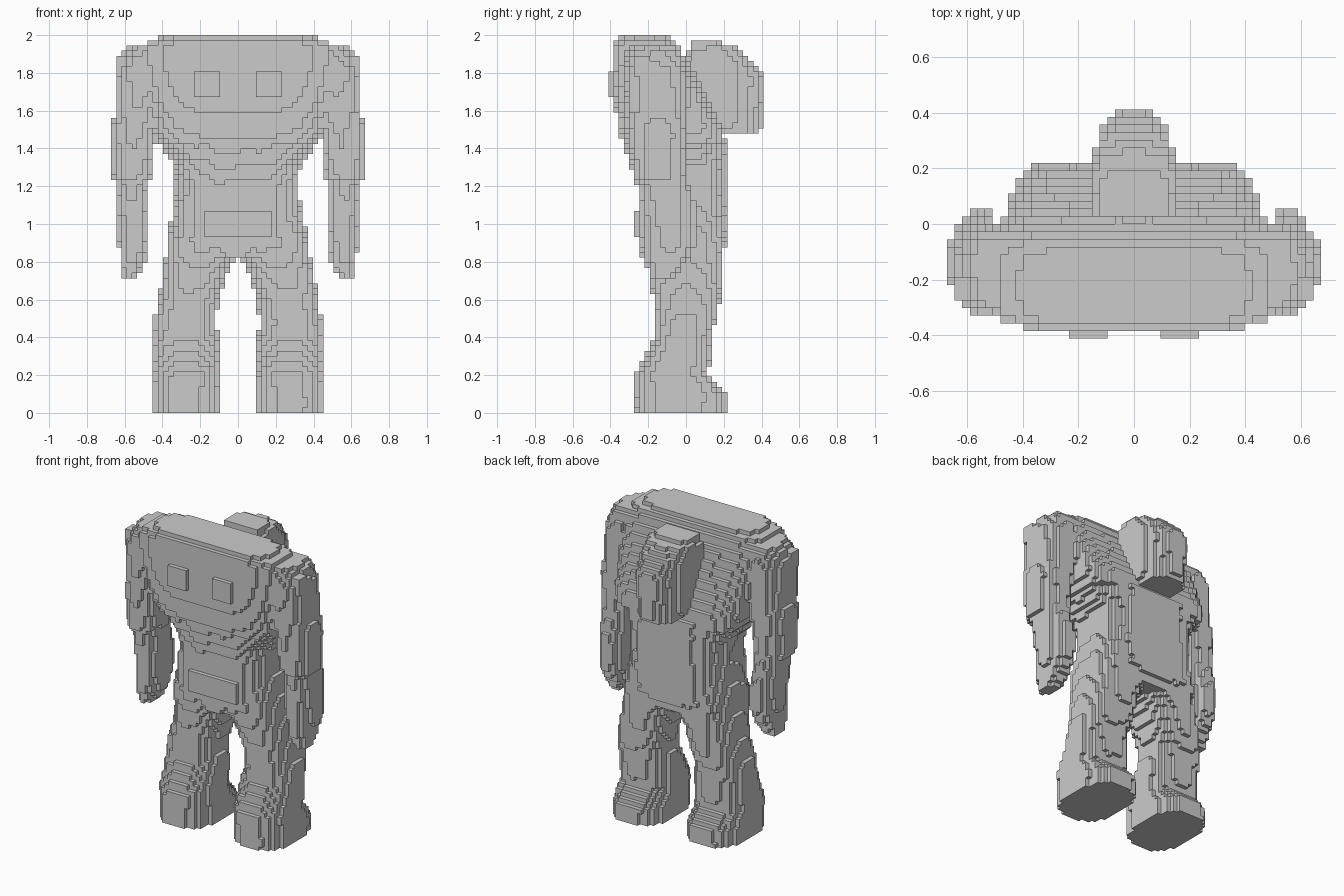
import bpy, bmesh
from mathutils import Vector, noise

if "Cube" in bpy.data.objects:
    bpy.data.objects.remove(bpy.data.objects["Cube"])

C = 2 / 73                      # edge length of one block
parts, solid = {}, set()        # cells of each part, cells of the whole figure


def add_part(name, cells):
    parts[name] = cells - solid
    solid.update(cells)


def section(rows, z):
    """Interpolated bounds (x0, x1, y0, y1) at height z."""
    for a, b in zip(rows, rows[1:]):
        if a[0] <= z <= b[0]:
            t = (z - a[0]) / (b[0] - a[0])
            return [p + (q - p) * t for p, q in zip(a[1:], b[1:])]
    return None


def build_skin(name, cells):
    """Outer block faces of one part (x cells are centred on x = 0)."""
    bm, verts = bmesh.new(), {}

    def vert(p):
        if p not in verts:
            verts[p] = bm.verts.new(((p[0] - 0.5) * C, p[1] * C, p[2] * C))
        return verts[p]

    for cell in sorted(cells):
        for axis in range(3):
            u, v = (axis + 1) % 3, (axis + 2) % 3
            for side in (0, 1):
                near = list(cell)
                near[axis] += 2 * side - 1
                if tuple(near) in solid:
                    continue
                ring = []
                for du, dv in ((0, 0), (1, 0), (1, 1), (0, 1)):
                    p = list(cell)
                    p[axis] += side
                    p[u] += du
                    p[v] += dv
                    ring.append(vert(tuple(p)))
                bm.faces.new(ring if side else ring[::-1])
    mesh = bpy.data.meshes.new(name)
    bm.to_mesh(mesh)
    bm.free()
    bpy.context.collection.objects.link(bpy.data.objects.new(name, mesh))


def loft(name, rows, power, rough=0.0, mirror=1):
    """Stepped loft through rounded-rectangle sections, with a rough skin."""
    cells = set()
    for k in range(73):
        z = (k + 0.5) * C
        s = section(rows, z)
        if not s:
            continue
        x0, x1, y0, y1 = s
        r = min(x1 - x0, y1 - y0) / 2
        for i in range(-24, 25):
            for j in range(-17, 17):
                x, y = i * C, (j + 0.5) * C
                u = abs(x - (x0 + x1) / 2) / ((x1 - x0) / 2)
                v = abs(y - (y0 + y1) / 2) / ((y1 - y0) / 2)
                d = (u ** power + v ** power) ** (1 / power)
                n = noise.noise(Vector((x * 10 + 40 * mirror, y * 10, z * 5)))
                if (d - 1) * r <= rough * n:
                    cells.add((i * mirror, j, k))
    add_part(name, cells)


def box(name, x0, x1, y0, y1, z0, z1):
    add_part(name, {(i, j, k)
                    for i in range(round(x0 / C + 0.5), round(x1 / C + 0.5))
                    for j in range(round(y0 / C), round(y1 / C))
                    for k in range(round(z0 / C), round(z1 / C))})


# Torso: pelvis, narrow waist, broad flat-topped chest
loft("chest", [
    (1.43, -.42, .42, -.335, .21), (1.52, -.455, .455, -.36, .19),
    (1.62, -.47, .47, -.375, .14), (1.74, -.50, .50, -.385, .07),
    (1.88, -.52, .52, -.385, 0), (1.95, -.50, .50, -.385, -.04),
    (2.00, -.38, .38, -.345, -.10)], 4.5)
loft("lower_torso", [
    (0.82, -.37, .37, -.23, .19), (0.95, -.37, .37, -.25, .22),
    (1.10, -.33, .33, -.25, .22), (1.20, -.32, .32, -.25, .22),
    (1.30, -.33, .33, -.29, .22), (1.43, -.41, .41, -.33, .21)], 3.2, 0.012)
box("pelvis_plate", -.18, .18, -.274, -.21, .93, 1.06)

# Backpack: square body with a pointed rear
loft("backpack_rear", [
    (1.49, -.13, .13, .10, .38), (1.53, -.15, .15, -.10, .41),
    (1.59, -.155, .155, -.15, .40), (1.64, -.155, .155, -.18, .415),
    (1.78, -.155, .155, -.10, .415), (1.86, -.155, .155, -.02, .36),
    (1.92, -.15, .15, .02, .29), (1.975, -.13, .13, .03, .17)], 2.1)
box("backpack_body", -.151, .151, .027, .22, 1.56, 1.92)
box("backpack_top", -.123, .123, .027, .165, 1.90, 1.973)
box("backpack_upper_step", -.123, .123, .16, .247, 1.86, 1.946)

leg = [
    (0.00, .095, .455, -.275, .22), (0.10, .095, .455, -.275, .22),
    (0.14, .095, .455, -.275, .19), (0.20, .095, .455, -.275, .12),
    (0.30, .095, .455, -.22, .13), (0.40, .10, .455, -.17, .13),
    (0.48, .12, .45, -.165, .15), (0.60, .10, .42, -.17, .18),
    (0.75, .05, .395, -.20, .185), (0.84, .00, .38, -.23, .20),
    (0.92, .00, .37, -.24, .21)]
forearm = [
    (0.72, .53, .615, -.18, -.06), (0.80, .49, .625, -.21, .00),
    (0.90, .475, .635, -.22, .05), (1.05, .475, .64, -.23, .06),
    (1.20, .48, .65, -.24, .02), (1.27, .46, .665, -.26, .00)]
upper_arm = [
    (1.24, .465, .67, -.27, -.01), (1.30, .455, .67, -.28, -.01),
    (1.50, .43, .67, -.29, .00), (1.60, .42, .65, -.31, .00),
    (1.82, .40, .645, -.33, .00), (1.90, .40, .61, -.32, -.02),
    (1.95, .40, .56, -.30, -.06)]

for side, m in (("right", -1), ("left", 1)):
    loft(side + "_leg", leg, 2.5, 0.006, m)
    loft(side + "_forearm", forearm, 2.1, 0.006, m)
    loft(side + "_upper_arm", upper_arm, 2.3, 0.006, m)

    # Raised square pads on chest and shoulder
    def pad(part, a, b, *rest):
        box(side + part, min(a * m, b * m), max(a * m, b * m), *rest)
    pad("_chest_pad", .10, .233, -.411, -.36, 1.68, 1.81)
    pad("_shoulder_pad", .58, .644, -.274, -.192, 1.78, 1.89)

for part_name, part_cells in parts.items():
    build_skin(part_name, part_cells)
